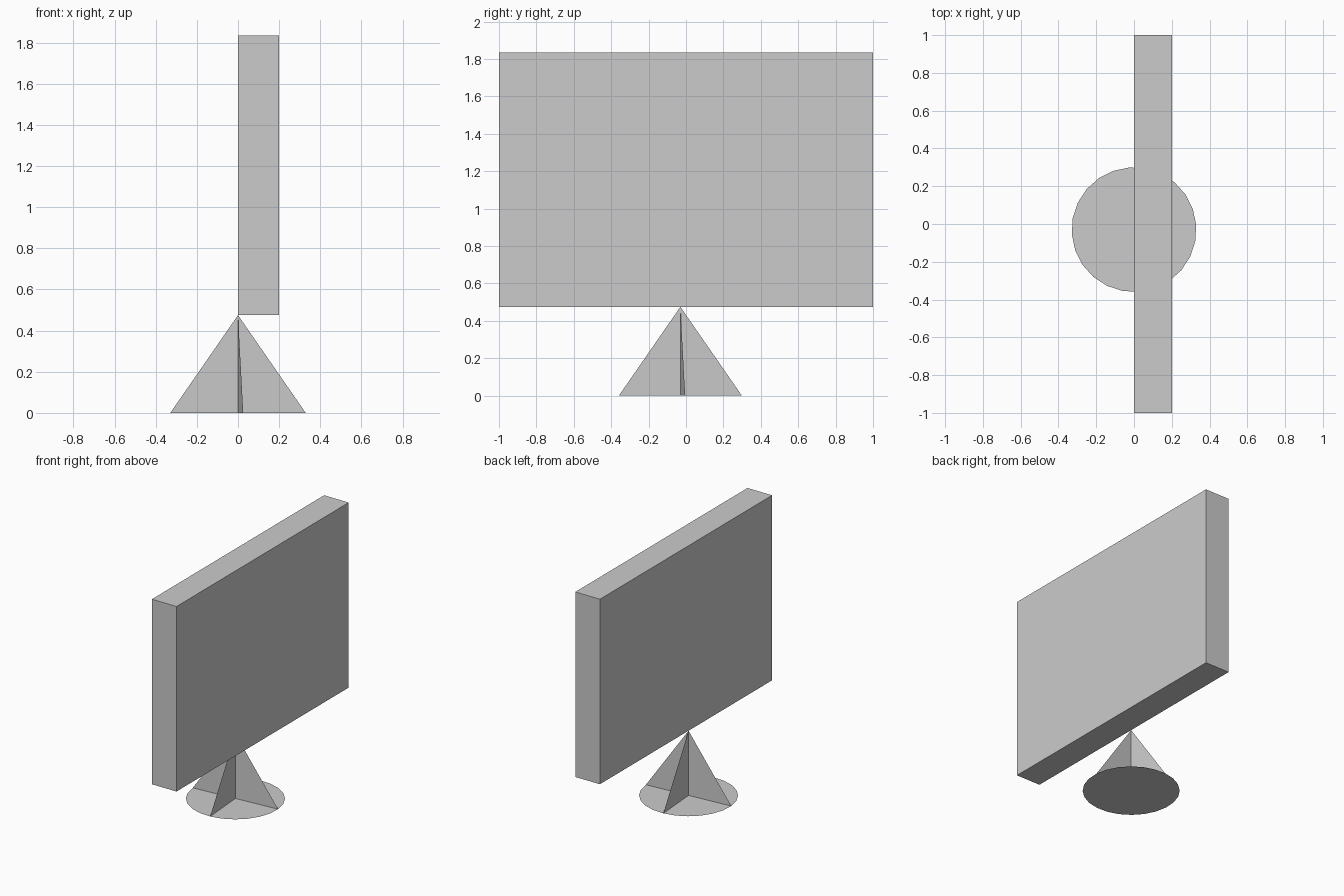
import bpy, bmesh, math

if "Cube" in bpy.data.objects:
    bpy.data.objects.remove(bpy.data.objects["Cube"])

grey = bpy.data.materials.new("plain grey")
grey.diffuse_color = (0.6, 0.6, 0.6, 1)
grey.use_nodes = True
grey.node_tree.nodes["Principled BSDF"].inputs["Base Color"].default_value = grey.diffuse_color

CY, RADIUS, HEIGHT = -0.03, 0.33, 0.475   # stand centre, radius, apex height
SIDES, TWIST = 24, math.radians(4.4)


def add_object(name, bm):
    mesh = bpy.data.meshes.new(name)
    bm.to_mesh(mesh)
    bm.free()
    mesh.materials.append(grey)
    obj = bpy.data.objects.new(name, mesh)
    bpy.context.collection.objects.link(obj)
    return obj


def rim(i):
    a = TWIST + math.tau * i / SIDES
    return (RADIUS * math.cos(a), CY + RADIUS * math.sin(a), 0)


# Upright slab
bm = bmesh.new()
bmesh.ops.create_cube(bm, size=1)
for v in bm.verts:
    v.co = (v.co.x * 0.2 + 0.1, v.co.y * 2, v.co.z * 1.36 + HEIGHT + 0.68)
add_object("screen_slab", bm)

# Flat round base
bm = bmesh.new()
bm.faces.new([bm.verts.new(rim(i)) for i in range(SIDES)])
add_object("base_disc", bm)

# Four thin triangular fins meeting at the upright axis
bm = bmesh.new()
foot = bm.verts.new((0, CY, 0))
apex = bm.verts.new((0, CY, HEIGHT))
for k in range(4):
    bm.faces.new((foot, bm.verts.new(rim(k * SIDES // 4)), apex))
add_object("stand_fins", bm)
